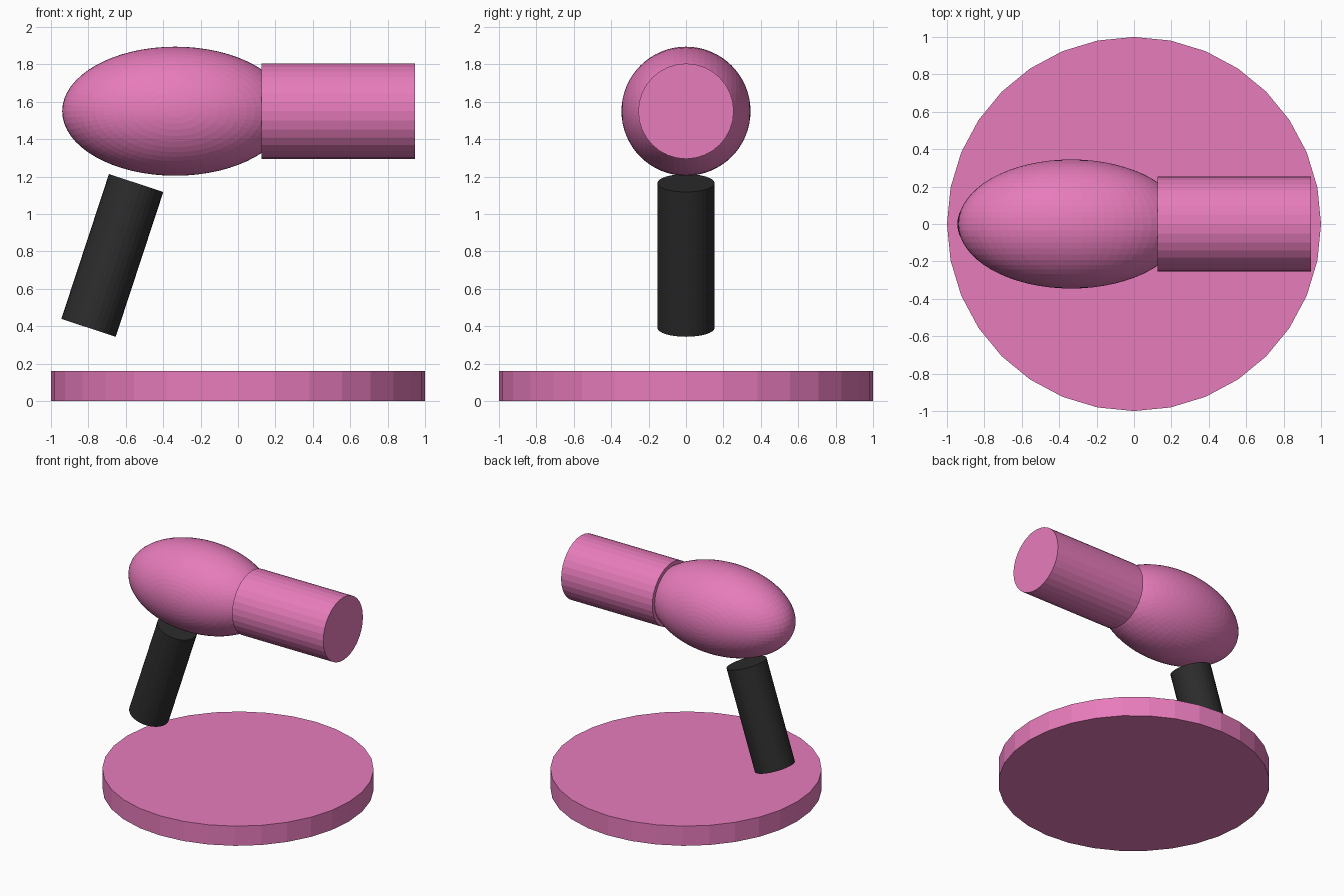
import bpy
import math

if "Cube" in bpy.data.objects:
    bpy.data.objects.remove(bpy.data.objects["Cube"])


def material(name, rgb):
    m = bpy.data.materials.new(name)
    m.diffuse_color = (*rgb, 1.0)
    m.use_nodes = True
    m.node_tree.nodes["Principled BSDF"].inputs["Base Color"].default_value = m.diffuse_color
    return m


pink = material("pink", (0.8, 0.2, 0.5))
black = material("black", (0.025, 0.025, 0.025))


def finish(name, mat):
    ob = bpy.context.object
    ob.name = name
    ob.data.materials.append(mat)
    return ob


def cylinder(name, mat, radius, depth, location, tilt=0.0):
    """32-sided cylinder, its axis tilted from z towards +x."""
    bpy.ops.mesh.primitive_cylinder_add(
        vertices=32, radius=radius, depth=depth, location=location,
        rotation=(0, math.radians(tilt), 0))
    return finish(name, mat)


# Round base plate
cylinder("base", pink, 1.0, 0.16, (0, 0, 0.08))

# Tilted handle, floating between base and body
cylinder("handle", black, 0.153, 0.815, (-0.672, 0, 0.779), 18.2)

# Egg-shaped body, poles facing front and back
bpy.ops.mesh.primitive_uv_sphere_add(
    segments=64, ring_count=32, radius=1.0,
    location=(-0.335, 0, 1.55), rotation=(math.radians(90), 0, 0))
body = finish("body", pink)
body.scale = (0.605, 0.345, 0.345)

# Horizontal nozzle
cylinder("nozzle", pink, 0.255, 0.82, (0.535, 0, 1.55), 90)
